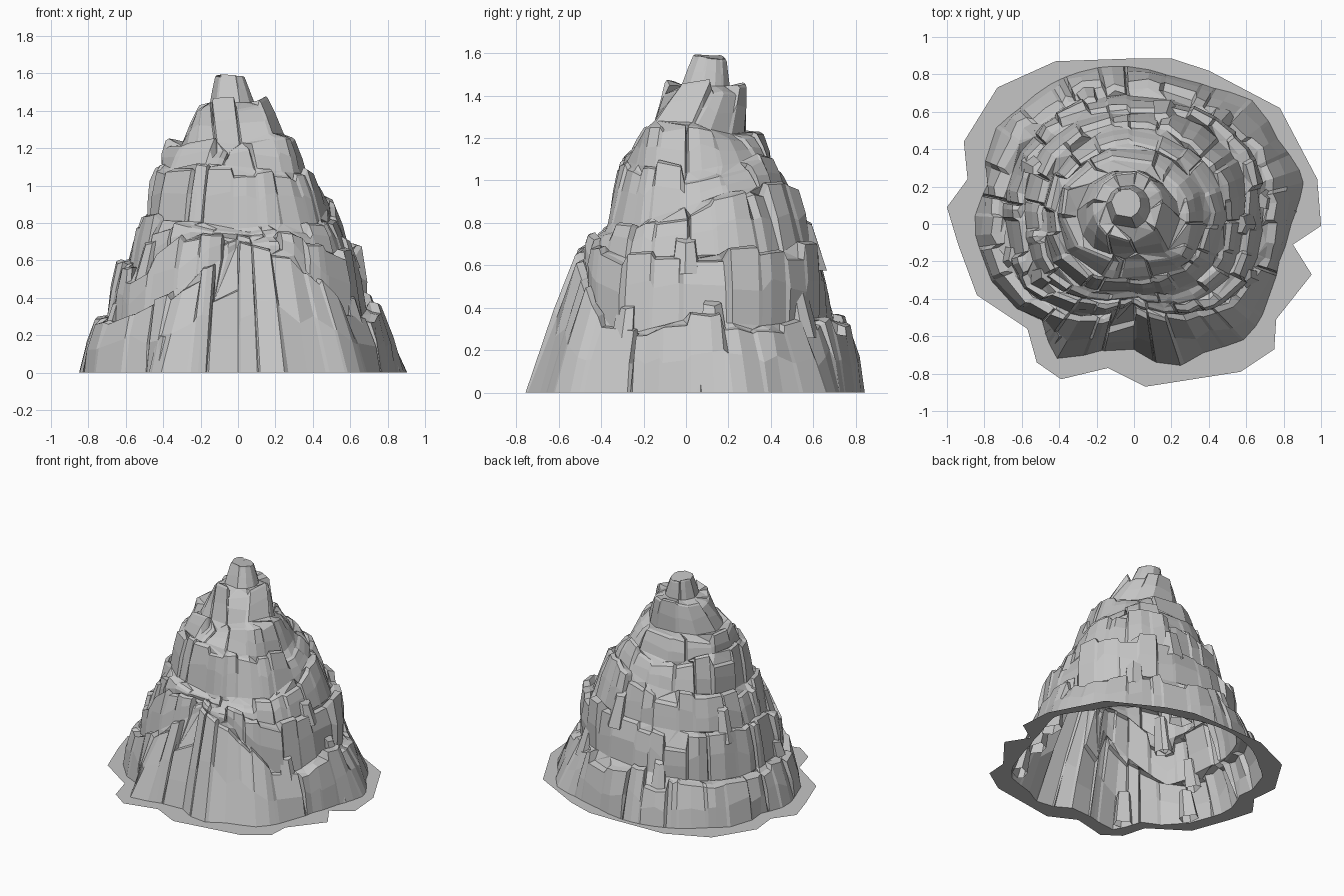
import bpy
import bmesh
import math
import random
from mathutils import Vector

random.seed(5)
U = random.uniform
TAU = math.tau

default = bpy.data.objects.get("Cube")
if default:
    bpy.data.objects.remove(default)

# One stone colour for everything
stone = bpy.data.materials.new("grey_stone")
stone.use_nodes = True
stone.diffuse_color = (0.56, 0.56, 0.56, 1)
stone.node_tree.nodes["Principled BSDF"].inputs["Base Color"].default_value = (0.56, 0.56, 0.56, 1)


def finish(bm, name):
    mesh = bpy.data.meshes.new(name)
    bm.to_mesh(mesh)
    bm.free()
    mesh.materials.append(stone)
    obj = bpy.data.objects.new(name, mesh)
    bpy.context.collection.objects.link(obj)


def around(values):
    """Closed, linearly blended function of angle from evenly spaced values."""
    def sample(a):
        t = (a % TAU) / TAU * len(values)
        i = int(t) % len(values)
        return values[i] + (values[(i + 1) % len(values)] - values[i]) * (t - int(t))
    return sample


def polar(centre, r, a, z):
    return Vector((centre[0] + r * math.cos(a), centre[1] + r * math.sin(a), z))


def bridge(bm, low, high):
    n = len(low)
    for i in range(n):
        j = (i + 1) % n
        bm.faces.new((low[i], low[j], high[j], high[i]))


def zip_rings(bm, low, low_angles, high, high_angles):
    """Join two rings with different vertex counts by walking round both."""
    n, m = len(low), len(high)
    la = low_angles + [low_angles[0] + TAU]
    ha = high_angles + [high_angles[0] + TAU]
    i = j = 0
    while i < n or j < m:
        if j == m or (i < n and la[i + 1] < ha[j + 1]):
            bm.faces.new((low[i], low[(i + 1) % n], high[j % m]))
            i += 1
        else:
            bm.faces.new((low[i % n], high[(j + 1) % m], high[j]))
            j += 1


def pillars(count, rough, lift):
    """Angles, radius factors and height offsets of a ring of broken pillars."""
    step = TAU / count
    starts = [(i + U(-0.33, 0.33)) * step for i in range(count)]
    starts.append(starts[0] + TAU)
    corners = []
    for a0, a1 in zip(starts, starts[1:]):
        k, dz, drop, w = U(1 - rough, 1.01), U(-lift, lift), 0, a1 - a0
        if count > 15 and random.random() < 0.1:    # snapped pillar, lower and further out
            k, drop = k + 0.03, U(0.2, 0.4)
        corners.append((a0 + 0.06 * w, k, dz + U(-0.4, 0.4) * lift, drop))
        if random.random() < 0.4:                   # broken face
            corners.append((a0 + U(0.35, 0.65) * w, k + U(0, 0.03), dz, drop))
        corners.append((a1 - 0.06 * w, k, dz + U(-0.4, 0.4) * lift, drop))
        if random.random() < 0.25:                  # crevice
            corners.append((a1, k - 0.06, dz - lift / 2, 0))
    return corners


# Outline of the mountain foot, by direction from +x
foot_outline = around([0.84, 0.94, 0.89, 0.92, 0.84, 0.81, 0.84, 0.86, 0.87, 0.87, 0.91, 0.81,
                       0.86, 0.82, 0.82, 0.7, 0.83, 0.7, 0.67, 0.8, 0.78, 0.86, 0.83, 0.8])

# Tiers: centre, rim radii and rim heights by direction, foot inset, pillar count
O = (0, 0)
TIERS = [
    (O, [.78, .82, .79, .78, .8, .81, .78, .75, .63, .47, .62, .76],
     [.33, .3, .34, .33, .3, .25, .28, .24, .47, .66, .64, .24], 1, 32),
    (O, [.65, .73, .71, .66, .7, .7, .65, .64, .52, .42, .55, .65],
     [.63, .64, .66, .63, .62, .6, .56, .54, .72, .71, .71, .62], .9, 28),
    (O, [.53, .56, .55, .57, .58, .56, .53, .53, .46, .39, .46, .53],
     [.86, .95, .96, .9, .86, .82, .8, .8, .79, .75, .78, .78], .9, 24),
    (O, [.42, .44, .44, .47, .47, .48, .45, .42, .36, .31, .34, .4],
     [1.02, 1.06, 1.09, 1.05, 1.05, 1.1, 1.1, 1.07, 1.1, 1.09, 1.07, 1.05], .9, 19),
    (O, [.31, .33, .33, .37, .39, .42, .38, .32, .24, .19, .24, .31],
     [1.27, 1.22, 1.2, 1.22, 1.22, 1.2, 1.2, 1.2, 1.22, 1.2, 1.25, 1.27], .9, 14),
    ((-.03, .09), [.2], [1.43], .8, 9),
    ((-.04, .11), [.085], [1.57], .6, 6),
]

# Stepped cliffs as one continuous skin
bm = bmesh.new()
below, below_z, below_centre = foot_outline, around([0]), O
top_ring, top_angles = None, None
for level, (centre, radii, heights, inset, count) in enumerate(TIERS):
    rim, rim_z = around(radii), around(heights)
    summit = level == len(TIERS) - 1
    rows = [[] for _ in range(4)]
    angles = []
    for a, k, dz, drop in pillars(count, 0.065, 0.01 if summit else 0.04):
        r0, z0 = below(a) * inset, below_z(a) + (0.015 if level else 0)
        if level:
            r0 *= 1 - (1 - k) * 0.4
        r1, z1 = rim(a) * k, max(rim_z(a) + dz, z0 + 0.02)
        z1 -= drop * (z1 - z0)
        r1 += drop * max(r0 - r1, 0)
        t = U(0.4, 0.65)
        foot = polar(below_centre, r0, a, z0)
        edge = polar(centre, r1, a, z1)
        middle = foot.lerp(edge, t)
        middle.xy += Vector((math.cos(a), math.sin(a))) * U(0, 0.025) * r1
        bevel = polar(centre, r1 * U(0.93, 0.96), a, z1 + U(0.006, 0.015))
        for row, point in zip(rows, (foot, middle, edge, bevel)):
            row.append(bm.verts.new(point))
        angles.append(a)
    if top_ring:
        zip_rings(bm, top_ring, top_angles, rows[0], angles)
    else:
        ground_loop = [v.co.copy() for v in rows[0]]
    for low, high in zip(rows, rows[1:]):
        bridge(bm, low, high)
    top_ring, top_angles = rows[-1], angles
    below, below_z, below_centre = rim, rim_z, centre
bm.faces.new(top_ring)
finish(bm, "stepped_cliffs")


def outcrops(name, radius, ground, heights, directions, size):
    """Small tapered blocks leaning against a cliff."""
    bm = bmesh.new()
    for degrees in directions:
        a = math.radians(degrees)
        out = Vector((math.cos(a), math.sin(a), 0))
        side = Vector((-out.y, out.x, 0))
        base = polar(O, radius(a) * 0.93, a, ground(a))
        s, h = size * U(0.85, 1.25), U(*heights)
        n = random.choice((5, 6))
        low, high = [], []
        for j in range(n):
            b = (j + U(-0.2, 0.2)) * TAU / n
            offset = out * math.cos(b) * s * 0.7 + side * math.sin(b) * s
            low.append(bm.verts.new(base + offset))
            top = base + offset * 0.7 - out * h * 0.25
            top.z += h - 0.25 * s * math.cos(b)
            high.append(bm.verts.new(top))
        bridge(bm, low, high)
        bm.faces.new(high)
    finish(bm, name)


# Loose blocks on the ground and on the lower ledges
outcrops("foot_boulders", foot_outline, lambda a: 0, (0.14, 0.24),
         (5, 75, 200, 236, 318, 345), 0.08)
for name, level, directions in (("lower_ledge_blocks", 0, (10, 50, 110, 195, 335)),
                                ("middle_ledge_blocks", 1, (0, 75, 150, 210))):
    ledge_z = around([z - 0.07 for z in TIERS[level][2]])
    outcrops(name, around(TIERS[level][1]), ledge_z, (0.15, 0.24), directions, 0.07)

# Flat ground apron around the foot
apron_edge = [(1, -.01), (.98, .24), (.78, .62), (.4, .82), (.2, .885), (0, .885),
              (-.42, .87), (-.73, .73), (-.91, .44), (-.89, .24), (-1, .09), (-.94, -.11),
              (-.84, -.38), (-.57, -.56), (-.52, -.74), (-.39, -.83), (-.14, -.77),
              (.06, -.87), (.57, -.79), (.75, -.67), (.76, -.51), (.95, -.27), (.85, -.11)]
bm = bmesh.new()
edges = []
for loop in ([Vector((x, y, 0)) for x, y in apron_edge], ground_loop):
    verts = [bm.verts.new(p) for p in loop]
    edges += [bm.edges.new((v, verts[(i + 1) % len(verts)])) for i, v in enumerate(verts)]
bmesh.ops.triangle_fill(bm, edges=edges, use_beauty=True, normal=(0, 0, 1))
bm.normal_update()
for face in bm.faces:
    if face.normal.z < 0:
        face.normal_flip()
finish(bm, "ground_apron")
